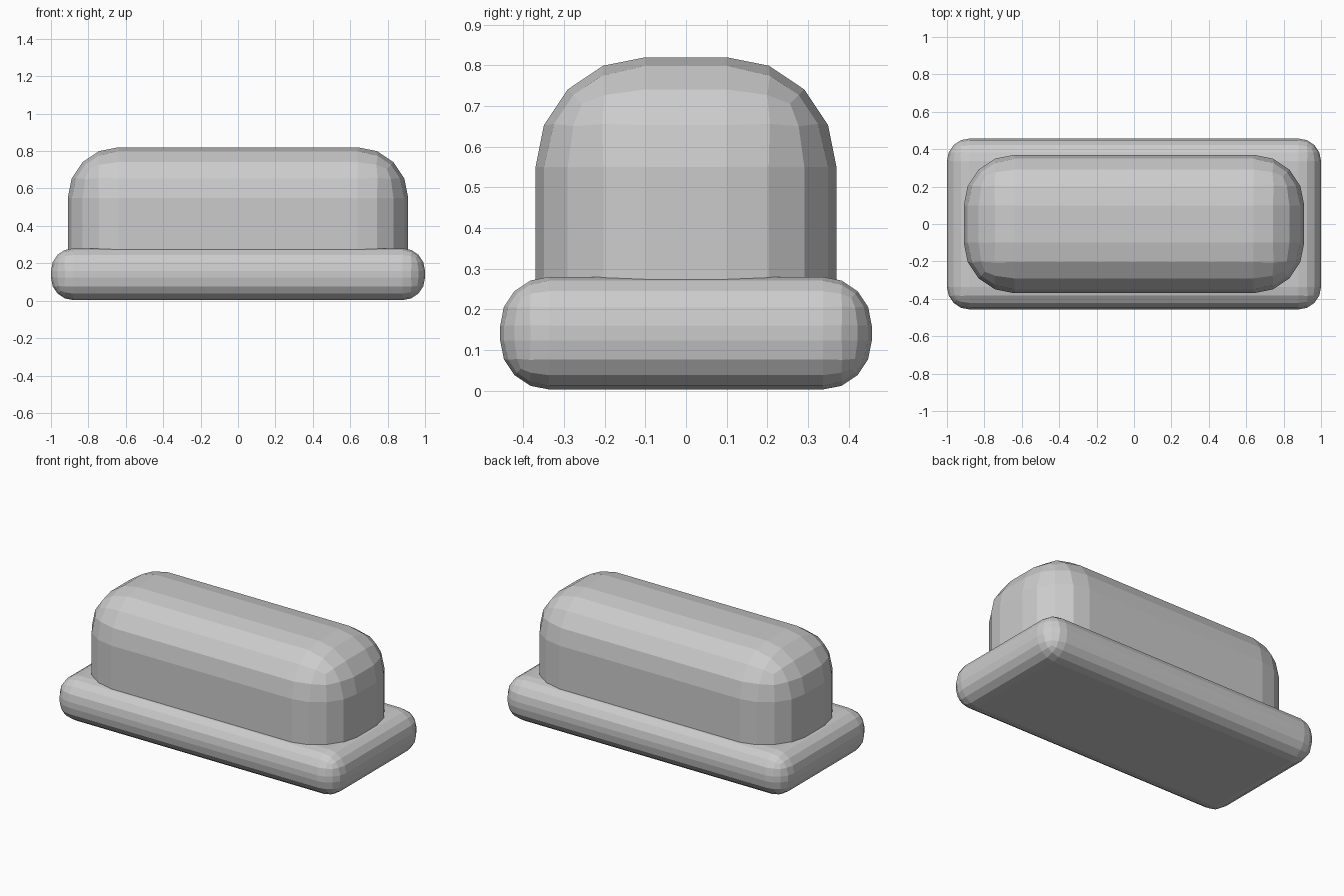
import bpy, bmesh
from mathutils import Matrix

if "Cube" in bpy.data.objects:
    bpy.data.objects.remove(bpy.data.objects["Cube"])

grey = bpy.data.materials.new("plain_grey")
grey.diffuse_color = (0.6, 0.6, 0.6, 1.0)
grey.use_nodes = True
grey.node_tree.nodes["Principled BSDF"].inputs["Base Color"].default_value = grey.diffuse_color


def rounded_box(name, size, z0, z1, radius, round_bottom=True):
    """Box with faceted rounded edges; the underside can stay square."""
    bm = bmesh.new()
    bmesh.ops.create_cube(bm, size=1)
    bm.transform(Matrix.Translation((0, 0, (z0 + z1) / 2))
                 @ Matrix.Diagonal((size[0], size[1], z1 - z0, 1)))
    low = z0 + 1e-4
    edges = [e for e in bm.edges
             if round_bottom or any(v.co.z > low for v in e.verts)]
    bmesh.ops.bevel(bm, geom=edges, offset=radius, offset_type='OFFSET',
                    segments=4, profile=0.5, affect='EDGES', clamp_overlap=True)
    bmesh.ops.recalc_face_normals(bm, faces=bm.faces)
    mesh = bpy.data.meshes.new(name)
    bm.to_mesh(mesh)
    bm.free()
    mesh.materials.append(grey)
    obj = bpy.data.objects.new(name, mesh)
    bpy.context.collection.objects.link(obj)
    return obj


# Cushion-like base slab
rounded_box("base", (2.0, 0.914), 0.003, 0.28, 0.12)
# Domed upper body, sunk slightly into the base
rounded_box("upper_body", (1.82, 0.74), 0.2, 0.82, 0.27, round_bottom=False)
